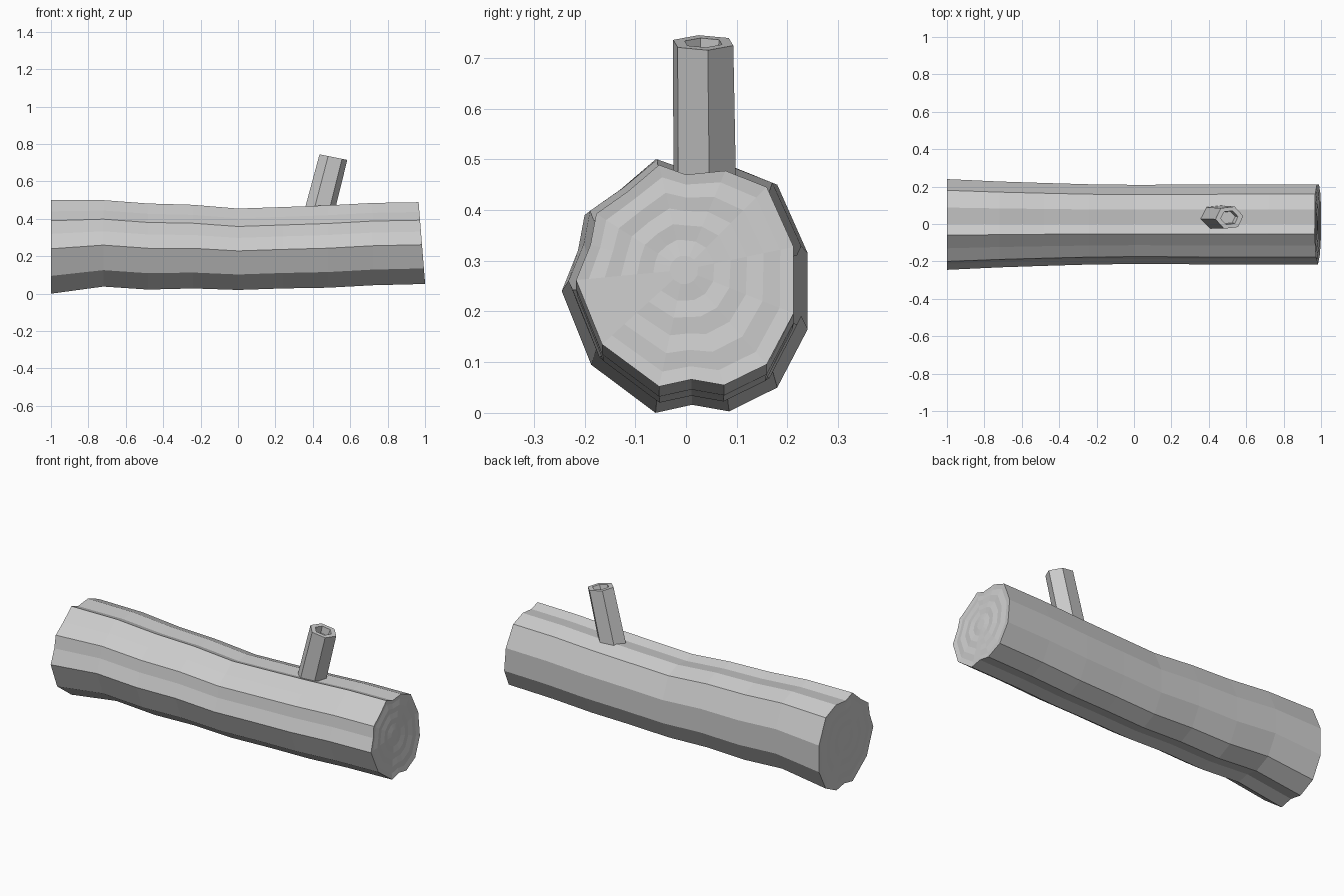
import bpy, bmesh, math
from mathutils import Vector

if "Cube" in bpy.data.objects:
    bpy.data.objects.remove(bpy.data.objects["Cube"])

# Ridged bark cross-section (y, z) at the thick end
BARK = [(-.06, .0), (.012, .016), (.085, .003), (.18, .05), (.24, .165), (.24, .315),
        (.18, .45), (.088, .487), (.0, .478), (-.06, .5), (-.13, .44), (-.2, .39),
        (-.213, .32), (-.245, .24), (-.187, .095)]
# Log sections: x, bottom z, top z, half width
SECTIONS = [(-1, .0, .5, .243), (-.72, .038, .5, .23), (-.48, .022, .482, .222),
            (-.24, .028, .475, .215), (0, .02, .455, .212), (.24, .028, .463, .213),
            (.48, .032, .472, .215), (.72, .045, .485, .215), (.983, .052, .489, .215)]
TILT = .08


def finish(bm, name):
    bmesh.ops.recalc_face_normals(bm, faces=bm.faces)
    mesh = bpy.data.meshes.new(name)
    bm.to_mesh(mesh)
    bm.free()
    obj = bpy.data.objects.new(name, mesh)
    bpy.context.collection.objects.link(obj)
    return obj


def loft(name, rings):
    """Skin consecutive rings of points and cap both ends."""
    bm = bmesh.new()
    loops = [[bm.verts.new(p) for p in ring] for ring in rings]
    n = len(loops[0])
    for a, b in zip(loops, loops[1:]):
        for i in range(n):
            j = (i + 1) % n
            bm.faces.new((a[i], a[j], b[j], b[i]))
    bm.faces.new(loops[0])
    bm.faces.new(loops[-1])
    return finish(bm, name)


def section(x, z0, z1, half, tilt=0):
    zc, hz = (z0 + z1) / 2, (z1 - z0) / 2
    pts = []
    for y, z in BARK:
        pz = (z - .25) / .25 * hz
        pts.append(Vector((x - tilt * pz, y / .243 * half, zc + pz)))
    return pts


def growth_rings(outer, side):
    """Concentric shallow rings across a sawn end, rounder toward the middle."""
    c = sum(outer, Vector()) / len(outer)
    mean = sum((p - c).length for p in outer) / len(outer)
    result = []
    for k, s in enumerate((.88, .73, .58, .43, .28, .13)):
        ring = []
        for p in outer:
            d = p - c
            q = c + d.lerp(d.normalized() * mean, 1 - s) * s
            q.x -= side * (.004 if k % 2 == 0 else 0)
            ring.append(q)
        result.append(ring)
    return result


# Log trunk with sawn ends
body = [section(*s, tilt=TILT if s[0] > .9 else 0) for s in SECTIONS]
loft("log", growth_rings(body[0], -1)[::-1] + body + growth_rings(body[-1], 1))

# Hollow branch stub leaning toward +x
axis = Vector((.25, -.01, .97)).normalized()
tip = Vector((.51, .034, .73))


def stub_ring(scale, drop):
    c = tip - axis * drop
    pts = []
    for i in range(6):
        a = math.radians(8 + 60 * i)
        dx = .075 * scale * math.cos(a)
        pts.append(c + Vector((dx, .064 * scale * math.sin(a), -.2 * dx)))
    return pts


loft("branch_stub", [stub_ring(1.05, .34), stub_ring(1, 0),
                     stub_ring(.62, 0), stub_ring(.55, .04)])
